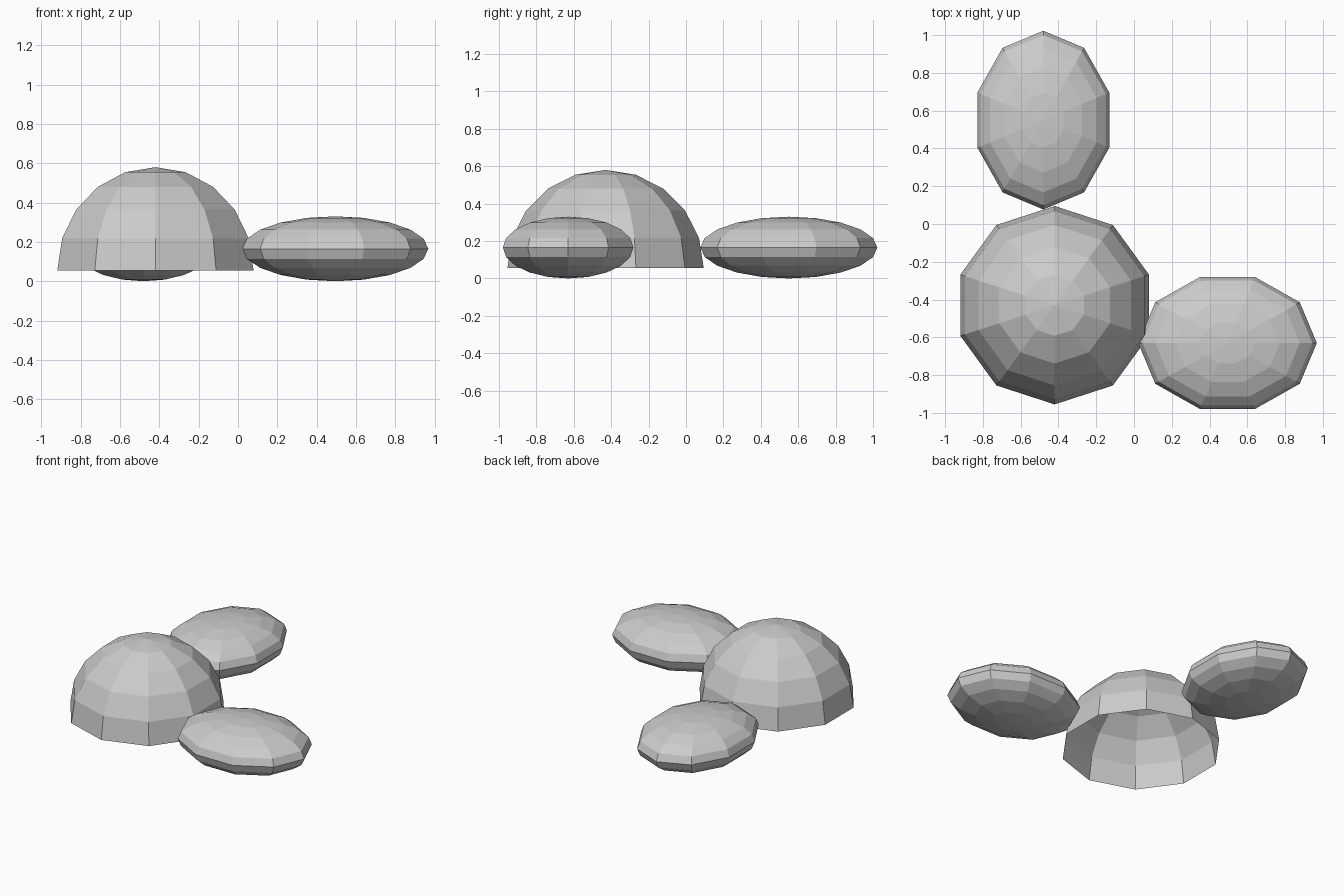
import bpy
import bmesh
import math
from mathutils import Matrix

cube = bpy.data.objects.get("Cube")
if cube:
    bpy.data.objects.remove(cube, do_unlink=True)

SIDES = 10
stone = bpy.data.materials.new("plain grey")
stone.use_nodes = True
grey = (0.6, 0.6, 0.6, 1)
stone.diffuse_color = grey
stone.node_tree.nodes["Principled BSDF"].inputs["Base Color"].default_value = grey


def faceted_sphere(name, radii, location, turn=0, half=False):
    """Ten-sided flat-shaded ellipsoid, or only its open upper half."""
    bm = bmesh.new()
    bmesh.ops.create_uvsphere(bm, u_segments=SIDES, v_segments=SIDES, radius=1)
    if half:
        lower = [v for v in bm.verts if v.co.z < -0.01]
        bmesh.ops.delete(bm, geom=lower, context="VERTS")
    # Turn the facets first, then stretch along the axes
    bmesh.ops.transform(bm, matrix=Matrix.Rotation(turn, 4, "Z"), verts=bm.verts)
    bmesh.ops.scale(bm, vec=radii, verts=bm.verts)
    mesh = bpy.data.meshes.new(name)
    bm.to_mesh(mesh)
    bm.free()
    mesh.materials.append(stone)
    obj = bpy.data.objects.new(name, mesh)
    obj.location = location
    bpy.context.collection.objects.link(obj)
    return obj


# Large hollow dome, open underneath
faceted_sphere("dome", (0.525, 0.525, 0.525), (-0.42, -0.43, 0.055), half=True)

# Two matching flattened pebbles, one at a right angle to the other
LONG, SHORT, THICK = 0.473, 0.367, 0.165
faceted_sphere("left_pebble", (LONG, SHORT, THICK), (0.495, -0.63, THICK),
               turn=math.pi / 2)
faceted_sphere("back_pebble", (SHORT, LONG, THICK), (-0.48, 0.55, THICK))
